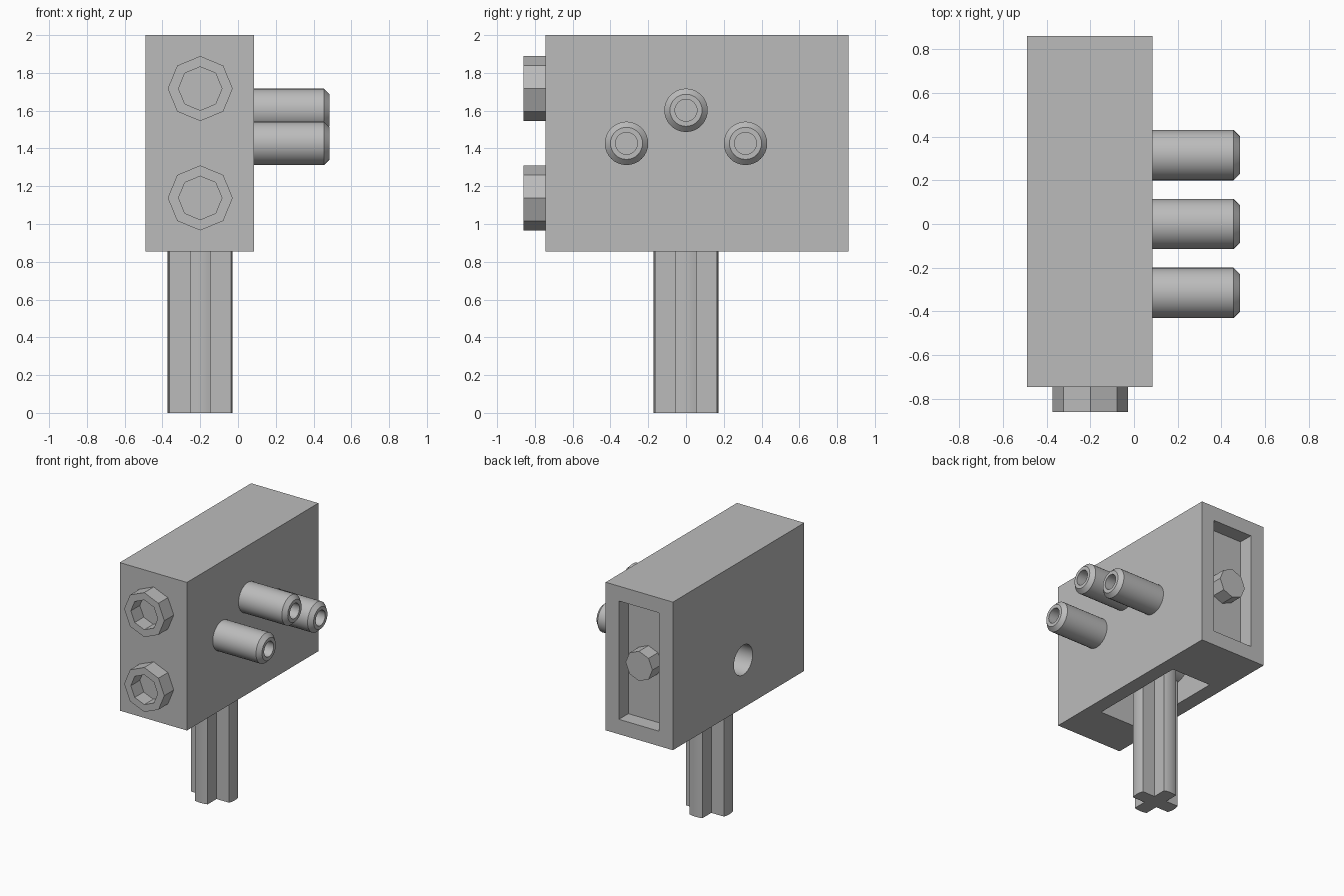
import bpy, bmesh
from math import tau, cos, sin, asin, pi
from mathutils import Vector, Matrix

old = bpy.data.objects.get("Cube")
if old:
    bpy.data.objects.remove(old, do_unlink=True)

grey = bpy.data.materials.new("light grey")
grey.use_nodes = True
grey.diffuse_color = (0.5, 0.5, 0.5, 1)
grey.node_tree.nodes["Principled BSDF"].inputs["Base Color"].default_value = (0.5, 0.5, 0.5, 1)

CX = -0.2            # centre line of body, axle and studs
R_OUT, R_IN = 0.172, 0.115


def finish(name, bm, smooth=False):
    bmesh.ops.recalc_face_normals(bm, faces=bm.faces)
    mesh = bpy.data.meshes.new(name)
    bm.to_mesh(mesh)
    bm.free()
    mesh.materials.append(grey)
    ob = bpy.data.objects.new(name, mesh)
    bpy.context.collection.objects.link(ob)
    bpy.ops.object.select_all(action='DESELECT')
    bpy.context.view_layer.objects.active = ob
    ob.select_set(True)
    if smooth:
        bpy.ops.object.shade_smooth_by_angle(angle=pi / 6)
    return ob


def box(name, lo, hi):
    lo, hi = Vector(lo), Vector(hi)
    bm = bmesh.new()
    bmesh.ops.create_cube(bm, size=1, matrix=Matrix.Translation((lo + hi) / 2)
                          @ Matrix.Diagonal((hi - lo).to_4d()))
    return finish(name, bm)


def lathe(name, profile, sides, origin, axis):
    """Spin a closed (radius, height) profile about an axis direction."""
    bm = bmesh.new()
    verts = [bm.verts.new((r, 0, h)) for r, h in profile]
    edges = [bm.edges.new((a, b)) for a, b in zip(verts, verts[1:] + verts[:1])
             if a.co.x > 0 or b.co.x > 0]
    bmesh.ops.spin(bm, geom=verts + edges, cent=(0, 0, 0), axis=(0, 0, 1),
                   angle=tau, steps=sides, use_merge=False)
    bmesh.ops.remove_doubles(bm, verts=bm.verts, dist=0.0001)
    turn = Vector((0, 0, 1)).rotation_difference(Vector(axis)).to_matrix().to_4x4()
    bm.transform(Matrix.Translation(origin) @ turn)
    return finish(name, bm, smooth=sides > 8)


def cut(target, cutter):
    mod = target.modifiers.new("cut", 'BOOLEAN')
    mod.operation, mod.solver, mod.object = 'DIFFERENCE', 'EXACT', cutter
    bpy.context.view_layer.objects.active = target
    bpy.ops.object.modifier_apply(modifier=mod.name)
    bpy.data.objects.remove(cutter, do_unlink=True)


# Main block with back recess, underside pocket and side hole
body = box("body", (-0.49, -0.745, 0.855), (0.085, 0.86, 2))
cut(body, box("back_recess", (CX - R_OUT, 0.745, 0.97), (CX + R_OUT, 0.95, 1.885)))
cut(body, box("bottom_pocket", (CX - R_OUT, -0.4, 0.8), (CX + R_OUT, 0.4, 1.48)))
HOLE_Z = 1.224
cut(body, lathe("side_hole", [(0, 0), (R_IN, 0), (R_IN, 0.3), (0, 0.3)], 32,
                (-0.6, 0, HOLE_Z), (1, 0, 0)))
bpy.context.view_layer.objects.active = body
body.select_set(True)
bpy.ops.object.shade_smooth_by_angle(angle=pi / 6)

# Round sleeve around the side hole, inside the pocket
lathe("hole_sleeve", [(R_IN, 0), (0.2, 0), (0.2, 0.36), (R_IN, 0.36)], 32,
      (CX - 0.18, 0, HOLE_Z), (1, 0, 0))

# Hollow octagonal studs on the front
stud = [(0, 0.005), (R_IN, 0.005), (R_IN, 0.115), (R_OUT, 0.115), (R_OUT, -0.02), (0, -0.02)]
for label, z in (("upper", 1.717), ("lower", 1.138)):
    lathe(label + "_stud", stud, 8, (CX, -0.745, z), (0, -1, 0))

# Octagonal peg in the back recess
lathe("back_peg", [(0, -0.02), (R_IN, -0.02), (R_IN, 0.115), (0, 0.115)], 8,
      (CX, 0.745, 1.4275), (0, 1, 0))

# Three hollow chamfered pins on the side
pin = [(0, 0.005), (0.058, 0.005), (0.058, 0.4), (0.085, 0.4),
       (R_IN, 0.37), (R_IN, -0.02), (0, -0.02)]
for label, y, z in (("front", -0.315, 1.427), ("middle", 0, 1.602), ("rear", 0.315, 1.427)):
    lathe(label + "_pin", pin, 32, (0.085, y, z), (1, 0, 0))

# Cross-shaped axle with rounded arm ends
ARM = 0.055
spread = asin(ARM / R_OUT)
outline = []
for q in range(4):
    mid = q * tau / 4
    for k in range(7):
        a = mid + spread * (k / 3 - 1)
        outline.append((CX + R_OUT * cos(a), R_OUT * sin(a), 0))
    corner = Matrix.Rotation(mid, 3, 'Z') @ Vector((ARM, ARM, 0))
    outline.append((CX + corner.x, corner.y, 0))
bm = bmesh.new()
face = bm.faces.new([bm.verts.new(p) for p in outline])
top = bmesh.ops.extrude_face_region(bm, geom=[face])["geom"]
bmesh.ops.translate(bm, vec=(0, 0, 1.105),
                    verts=[v for v in top if isinstance(v, bmesh.types.BMVert)])
finish("cross_axle", bm, smooth=True)
